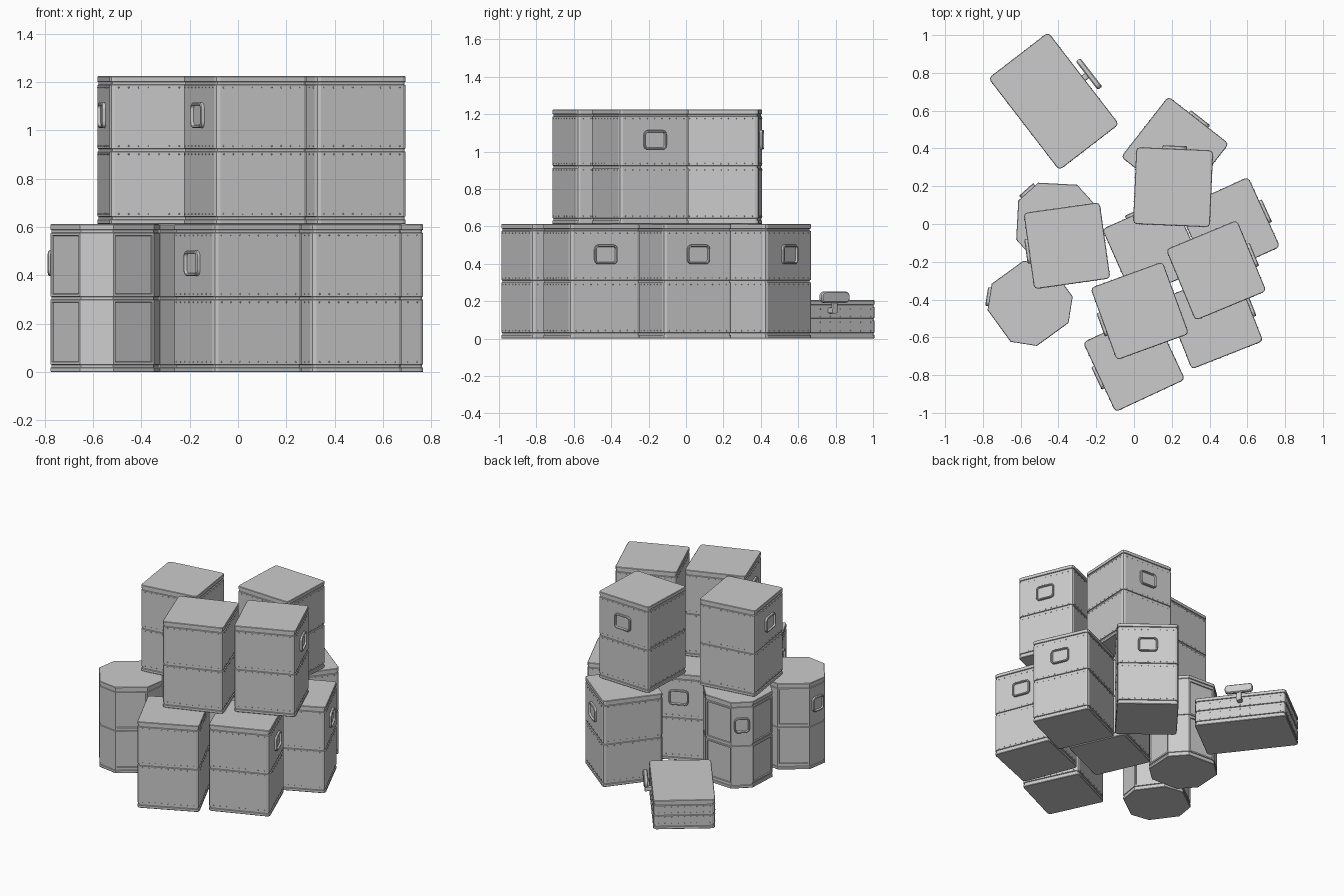
import bpy, bmesh
from math import radians, cos, sin, pi
from mathutils import Matrix, Vector

if "Cube" in bpy.data.objects:
    bpy.data.objects.remove(bpy.data.objects["Cube"])

S, H = 0.407, 0.612          # crate width and height


def outline(w, d, c, inset, seg):
    """Rectangle with cut (seg=1) or rounded corners."""
    pts = []
    for k, (sx, sy) in enumerate([(1, 1), (-1, 1), (-1, -1), (1, -1)]):
        for j in range(seg + 1):
            a = k * pi / 2 + j / seg * pi / 2
            r = c - inset
            pts.append((sx * (w / 2 - c) + r * cos(a), sy * (d / 2 - c) + r * sin(a)))
    return pts


def loft(bm, w, d, c, rings, seg=2, mat=None):
    """Stack outlines given as (z, inset) and cap both ends."""
    mat = mat or Matrix()
    loops = [[bm.verts.new(mat @ Vector((x, y, z))) for x, y in outline(w, d, c, i, seg)]
             for z, i in rings]
    n = len(loops[0])
    for a, b in zip(loops, loops[1:]):
        for i in range(n):
            bm.faces.new((a[i], a[(i + 1) % n], b[(i + 1) % n], b[i]))
    bm.faces.new(loops[0][::-1])
    bm.faces.new(loops[-1])


def body_rings(h, g=0.006):
    """Wall profile with grooves near the bottom, middle and top."""
    rings = [(0, 0.003), (0.003, 0)]
    for z in (0.025, h / 2, h - 0.03):
        rings += [(z - 0.007, 0), (z - 0.005, g), (z + 0.005, g), (z + 0.007, 0)]
    return rings + [(h - 0.003, 0), (h, 0.003)]


def wall(angle, dist, z):
    """Frame whose z axis points out of a wall."""
    axes = Matrix(((0, 0, 1, dist), (1, 0, 0, 0), (0, 1, 0, z), (0, 0, 0, 1)))
    return Matrix.Rotation(radians(angle), 4, 'Z') @ axes


def to_mesh(bm, name):
    bmesh.ops.recalc_face_normals(bm, faces=bm.faces)
    me = bpy.data.meshes.new(name)
    bm.to_mesh(me)
    bm.free()
    return me


def rivets(bm, w, d, rows):
    for side in range(4):
        length, dist = (d, w / 2) if side % 2 == 0 else (w, d / 2)
        for z in rows:
            for k in range(9):
                u = (k / 8 - 0.5) * (length - 0.07)
                m = wall(side * 90, dist, z) @ Matrix.Translation((u, 0, 0.0005))
                bmesh.ops.create_cone(bm, segments=6, radius1=0.004, radius2=0.002,
                                      depth=0.003, cap_ends=True, matrix=m)


def place(name, me, x, y, z, rot):
    ob = bpy.data.objects.new(name, me)
    ob.matrix_world = Matrix.Translation((x, y, z)) @ Matrix.Rotation(radians(rot), 4, 'Z')
    bpy.context.collection.objects.link(ob)
    return ob


# Shared crate body
bm = bmesh.new()
loft(bm, S, S, 0.02, body_rings(H))
rivets(bm, S, S, (0.042, H / 2 - 0.017, H / 2 + 0.017, H - 0.047))
crate = to_mesh(bm, "crate")

# Handle: raised rounded frame around a shallow dish
frame = [(-0.002, 0), (0.012, 0), (0.016, 0.003), (0.016, 0.009), (0.004, 0.012)]


def handle_mesh(angle, dist, w=0.13):
    bm = bmesh.new()
    loft(bm, w, 0.105, 0.025, frame, 4, wall(angle, dist, 0.45))
    return to_mesh(bm, "handle")


handles = {a: handle_mesh(a, S / 2) for a in (0, 90, 180)}

# Crates: x, y, level, rotation, handle side
crates = [
    (0.217, 0.39, 0, -38, 90), (0.504, -0.02, 0, 24.5, 0), (0.10, -0.13, 0, 24, 90),
    (0.42, -0.505, 0, 21.5, 0), (0.0, -0.725, 0, 25, 180),
    (0.207, 0.195, 1, -2.5, 90), (-0.355, -0.115, 1, 8, 180),
    (0.03, -0.46, 1, 20, 180), (0.435, -0.245, 1, 22.5, 0),
]
for x, y, lev, rot, side in crates:
    place("crate", crate, x, y, lev * H, rot)
    place("crate_handle", handles[side], x, y, lev * H, rot)

# Eight-sided drums with sunken panels on the four wide sides
bm = bmesh.new()
loft(bm, S, S, 0.10, body_rings(H), 1)
bm.normal_update()
panels = [f for f in bm.faces if abs(f.normal.z) < 0.1
          and max(abs(f.normal.x), abs(f.normal.y)) > 0.99
          and f.edges and max(v.co.z for v in f.verts) - min(v.co.z for v in f.verts) > 0.1]
bmesh.ops.inset_individual(bm, faces=panels, thickness=0.014, depth=0)
bmesh.ops.inset_individual(bm, faces=panels, thickness=0.003, depth=-0.007)
drum = to_mesh(bm, "drum")
drum_handle = handle_mesh(135, S * 0.7071 - 0.0707, 0.10)
for x, y, rot in [(-0.415, 0.01, -3), (-0.55, -0.42, 36)]:
    place("drum", drum, x, y, 0, rot)
    place("drum_handle", drum_handle, x, y, 0, rot)

# Low flat case
CL, CW, CH = 0.615, 0.40, 0.205
bm = bmesh.new()
loft(bm, CL, CW, 0.02, body_rings(CH))
rivets(bm, CL, CW, (0.042, CH / 2 - 0.015, CH / 2 + 0.015, CH - 0.047))
place("flat_case", to_mesh(bm, "flat_case"), -0.425, 0.65, 0, -52.4)

# Carry grip on a bent post
bm = bmesh.new()
loft(bm, 0.19, 0.06, 0.026, [(-0.015, 0.006), (-0.009, 0), (0.009, 0), (0.015, 0.006)], 4,
     wall(90, 0.236, 0.221))
loft(bm, 0.034, 0.03, 0.008, [(-0.01, 0), (0.042, 0)], 2, wall(90, CW / 2, 0.15))
loft(bm, 0.034, 0.016, 0.006, [(0.137, 0), (0.2, 0)], 2, Matrix.Translation((0, 0.235, 0)))
place("case_grip", to_mesh(bm, "case_grip"), -0.425, 0.65, 0, -52.4)
